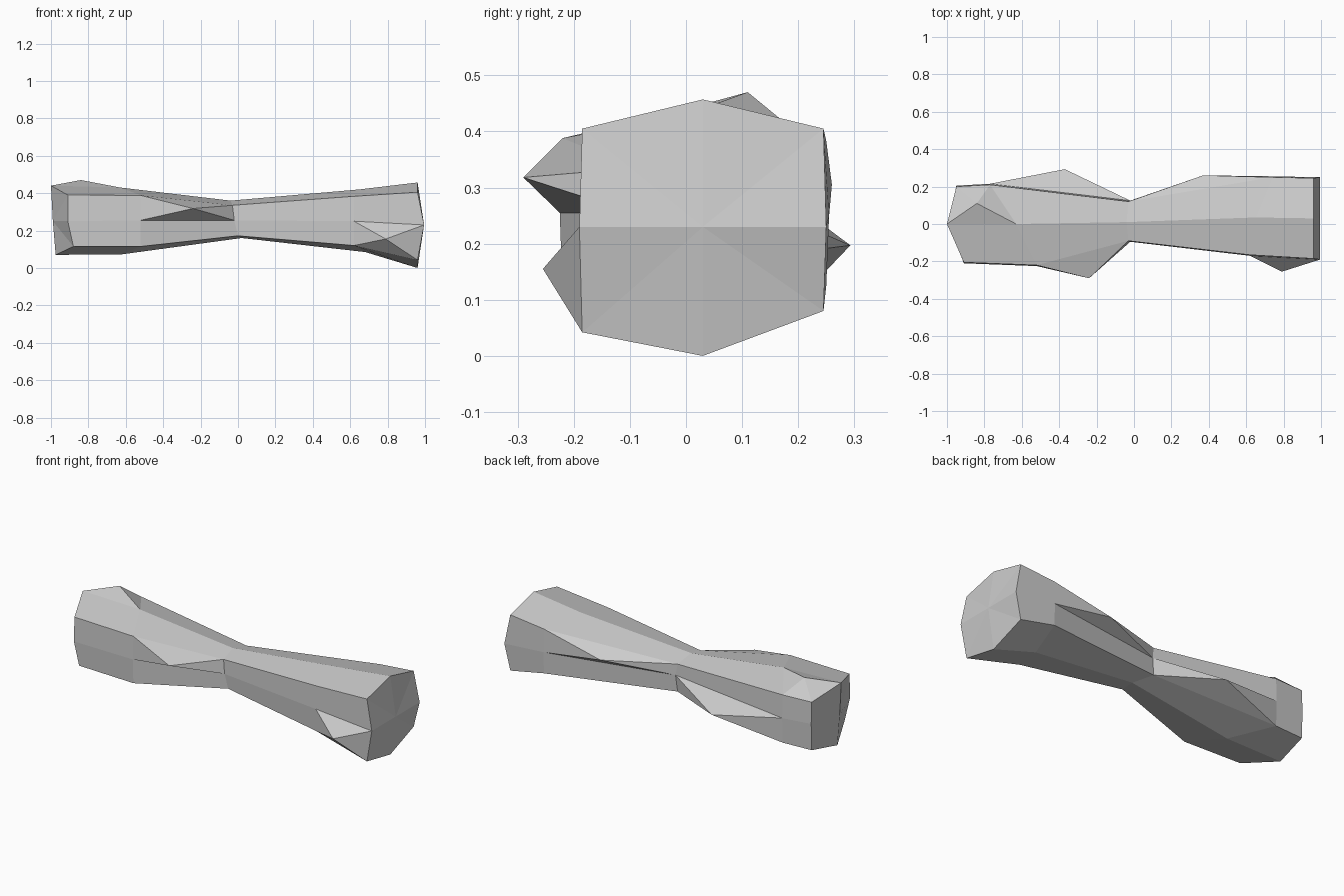
import bpy
import bmesh

cube = bpy.data.objects.get("Cube")
if cube:
    bpy.data.objects.remove(cube, do_unlink=True)

stone = bpy.data.materials.new("light_grey")
stone.use_nodes = True
grey = (0.6, 0.6, 0.6, 1)
stone.diffuse_color = grey
stone.node_tree.nodes["Principled BSDF"].inputs["Base Color"].default_value = grey

bm = bmesh.new()


def ring(top, bottom, front, back, shoulder, waist, low_front, low_back, mid=0.0, bulge=0.0):
    """Eight-sided section, from the top round by the front.
    top, bottom, front, back: (x, y) positions; top and bottom also carry z."""
    fx, fy = front
    bx, by = back
    points = [
        top,
        (fx, fy, shoulder),
        (fx + bulge, fy - 0.005, waist),
        (fx + mid, fy, low_front),
        bottom,
        (bx, by, low_back),
        (bx + bulge, by + 0.005, waist + mid / 2),
        (bx, by, shoulder),
    ]
    return [bm.verts.new(p) for p in points]


# Sections along the length
rings = [
    ring((-1, 0, 0.44), (-0.975, 0, 0.07), (-0.91, -0.205), (-0.95, 0.2),
         0.39, 0.25, 0.115, 0.11, mid=0.03),
    ring((-0.63, 0, 0.43), (-0.62, 0, 0.073), (-0.52, -0.22), (-0.77, 0.21),
         0.388, 0.255, 0.115, 0.11),
    ring((-0.04, 0.01, 0.36), (0.02, 0.01, 0.16), (-0.03, -0.09), (-0.03, 0.12),
         0.335, 0.255, 0.172, 0.175, mid=0.03, bulge=0.01),
    ring((0.65, 0.035, 0.42), (0.68, 0.03, 0.085), (0.62, -0.165), (0.74, 0.25),
         0.383, 0.25, 0.12, 0.125),
    ring((0.96, 0.03, 0.457), (0.96, 0.03, 0), (0.96, -0.185), (0.96, 0.245),
         0.405, 0.23, 0.042, 0.08, bulge=0.035),
]

# Raised points in the middle of single panels: (span, side) -> peak
peaks = {
    (0, 7): (-0.84, 0.11, 0.47),
    (1, 1): (-0.24, -0.29, 0.318),
    (1, 5): (-0.37, 0.293, 0.197),
    (2, 6): (0.37, 0.26, 0.305),
    (3, 2): (0.79, -0.255, 0.155),
}


def fan(loop, peak):
    centre = bm.verts.new(peak)
    for a, b in zip(loop, loop[1:] + loop[:1]):
        bm.faces.new((a, b, centre))


# Side panels
for span, (near, far) in enumerate(zip(rings, rings[1:])):
    for side in range(8):
        after = (side + 1) % 8
        panel = [near[side], near[after], far[after], far[side]]
        if (span, side) in peaks:
            fan(panel, peaks[span, side])
        else:
            bm.faces.new(panel)

# End caps
fan(rings[0][::-1], (-0.99, 0, 0.25))
fan(rings[-1], (0.995, 0.03, 0.23))

bmesh.ops.recalc_face_normals(bm, faces=bm.faces)
mesh = bpy.data.meshes.new("faceted_log")
bm.to_mesh(mesh)
bm.free()
mesh.materials.append(stone)
log = bpy.data.objects.new("faceted_log", mesh)
bpy.context.collection.objects.link(log)
